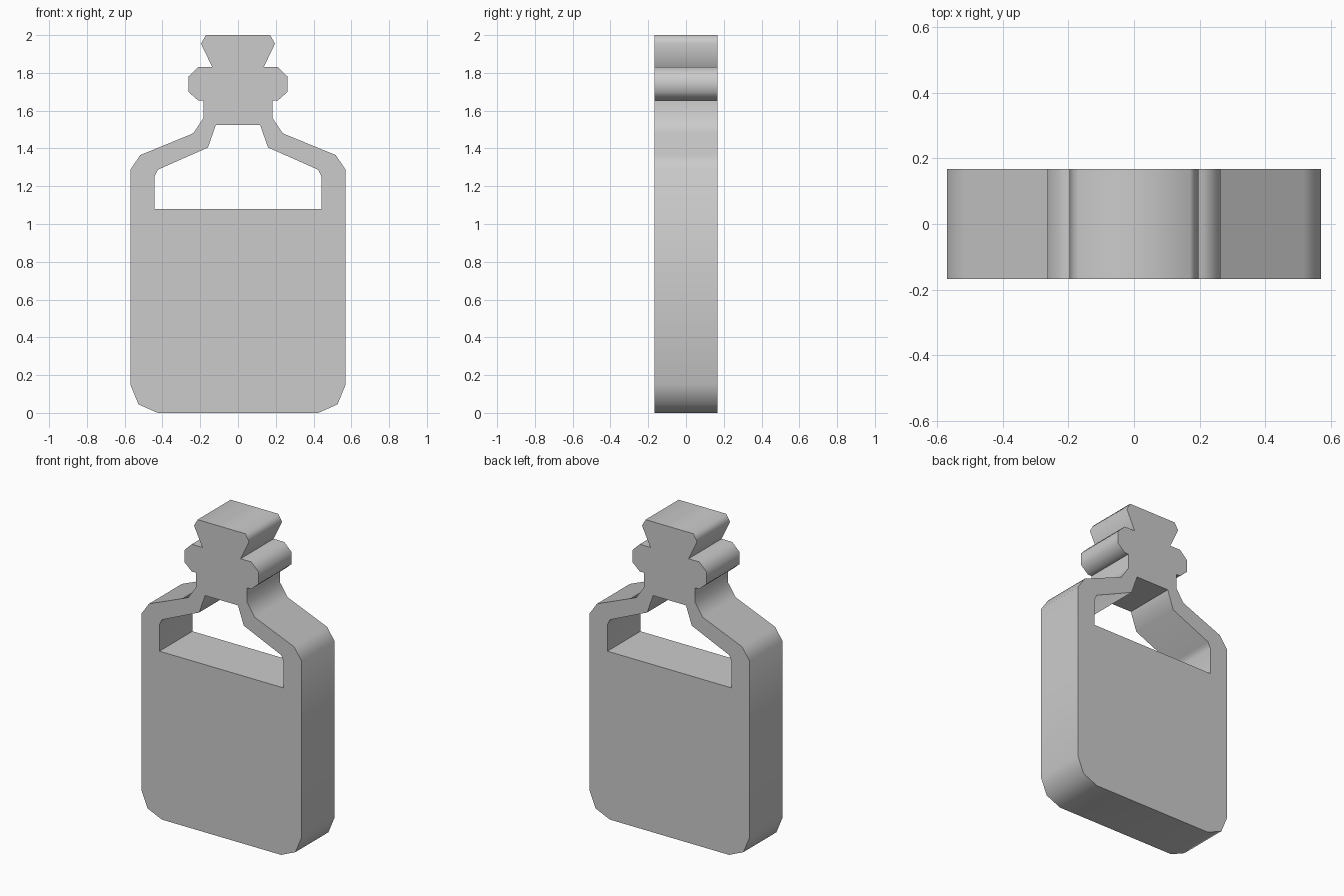
import bpy, bmesh, math
from mathutils import Vector

if "Cube" in bpy.data.objects:
    bpy.data.objects.remove(bpy.data.objects["Cube"])

HALF_DEPTH = 0.168

# Right half of the silhouette: body, shoulder, neck, collar, stopper
OUTER = [(0.425, 0), (0.527, 0.045), (0.57, 0.15), (0.57, 1.288), (0.517, 1.365),
         (0.237, 1.48), (0.183, 1.56), (0.183, 1.655), (0.212, 1.655), (0.263, 1.70),
         (0.263, 1.78), (0.212, 1.83), (0.136, 1.83), (0.196, 1.955), (0.17, 2.0)]
# Right half of the opening above the liquid
WINDOW = [(0.442, 1.08), (0.442, 1.25), (0.425, 1.287), (0.159, 1.405), (0.117, 1.525)]


def add_loop(bm, half):
    """Mirror a half profile into a closed loop of edges on the front plane."""
    pts = half + [(-x, z) for x, z in reversed(half)]
    vs = [bm.verts.new((x, -HALF_DEPTH, z)) for x, z in pts]
    return [bm.edges.new((vs[i - 1], vs[i])) for i in range(len(vs))]


# Front face with the opening, then extruded to full depth
bm = bmesh.new()
edges = add_loop(bm, OUTER) + add_loop(bm, WINDOW)
bmesh.ops.triangle_fill(bm, use_beauty=True, use_dissolve=False, edges=edges,
                        normal=Vector((0, -1, 0)))
ext = bmesh.ops.extrude_face_region(bm, geom=bm.faces[:], use_keep_orig=True)
moved = [g for g in ext["geom"] if isinstance(g, bmesh.types.BMVert)]
bmesh.ops.translate(bm, verts=moved, vec=(0, 2 * HALF_DEPTH, 0))
bmesh.ops.recalc_face_normals(bm, faces=bm.faces[:])

mesh = bpy.data.meshes.new("bottle")
bm.to_mesh(mesh)
bm.free()
bottle = bpy.data.objects.new("bottle", mesh)
bpy.context.collection.objects.link(bottle)

# Smooth rim, crisp front and back
bpy.context.view_layer.objects.active = bottle
bottle.select_set(True)
bpy.ops.object.shade_smooth_by_angle(angle=math.radians(65))
